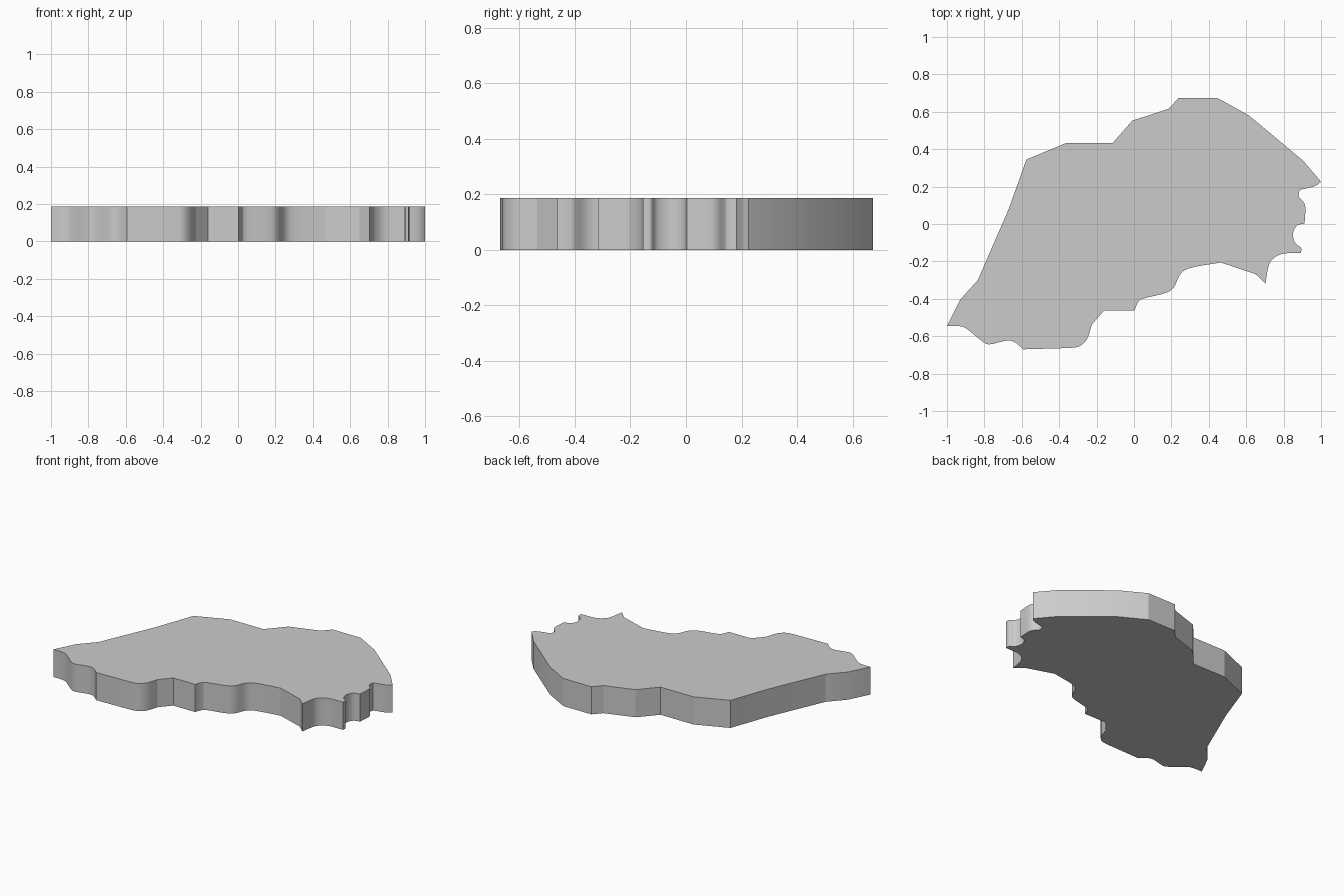
import bpy, bmesh
from mathutils import Vector

if "Cube" in bpy.data.objects:
    bpy.data.objects.remove(bpy.data.objects["Cube"])

HEIGHT = 0.187

# Straight-sided back edge, clockwise from the left tip to the right tip
back_edge = [(-1, -.545), (-.93, -.405), (-.835, -.3), (-.67, .08), (-.575, .345),
             (-.36, .434), (-.113, .434), (-.01, .552), (.187, .617), (.237, .673),
             (.447, .673), (.615, .58), (.905, .338), (1, .226)]

# Wavy runs, each one rounded between two sharp corners
wavy_runs = [
    [(1, .226), (.965, .202), (.885, .182)],
    [(.885, .182), (.882, .145), (.915, .1), (.912, .003)],
    [(.912, .003), (.87, -.01), (.85, -.055), (.863, -.103), (.893, -.127), (.893, -.155)],
    [(.893, -.155), (.79, -.16), (.735, -.195), (.717, -.235), (.703, -.318)],
    [(.703, -.318), (.65, -.268)],
    [(.65, -.268), (.463, -.206)],
    [(.463, -.206), (.31, -.233), (.25, -.265), (.213, -.338), (.165, -.37),
     (.045, -.4), (.018, -.425), (.003, -.463)],
    [(.003, -.463), (-.16, -.463)],
    [(-.16, -.463), (-.225, -.537)],
    [(-.225, -.537), (-.25, -.612), (-.29, -.653), (-.345, -.663)],
    [(-.345, -.663), (-.593, -.67)],
    [(-.593, -.67), (-.635, -.634), (-.68, -.623), (-.77, -.643), (-.81, -.628),
     (-.895, -.56), (-.935, -.546), (-1, -.545)],
]


def rounded(points, steps=5):
    """Catmull-Rom run through the points, leaving off the last one."""
    p = [Vector(q) for q in points]
    if len(p) == 2:
        return [p[0]]
    p = [2 * p[0] - p[1]] + p + [2 * p[-1] - p[-2]]
    out = []
    for a, b, c, d in zip(p, p[1:], p[2:], p[3:]):
        for i in range(steps):
            t = i / steps
            out.append(.5 * (2 * b + (c - a) * t + (2 * a - 5 * b + 4 * c - d) * t * t
                             + (3 * b - a - 3 * c + d) * t ** 3))
    return out


outline = [Vector(q) for q in back_edge[:-1]]
for run in wavy_runs:
    outline += rounded(run)

# Extrude the outline into a thick slab
bm = bmesh.new()
base = bm.faces.new([bm.verts.new((v.x, v.y, 0)) for v in outline])
top = bmesh.ops.extrude_face_region(bm, geom=[base], use_keep_orig=True)
bmesh.ops.translate(bm, vec=(0, 0, HEIGHT),
                    verts=[e for e in top["geom"] if isinstance(e, bmesh.types.BMVert)])
bmesh.ops.recalc_face_normals(bm, faces=bm.faces)
mesh = bpy.data.meshes.new("land_slab")
bm.to_mesh(mesh)
bm.free()
slab = bpy.data.objects.new("land_slab", mesh)
bpy.context.collection.objects.link(slab)

# Smooth the rounded coast, keep corners and rims sharp
bpy.context.view_layer.objects.active = slab
slab.select_set(True)
bpy.ops.object.shade_smooth_by_angle(angle=0.3)
